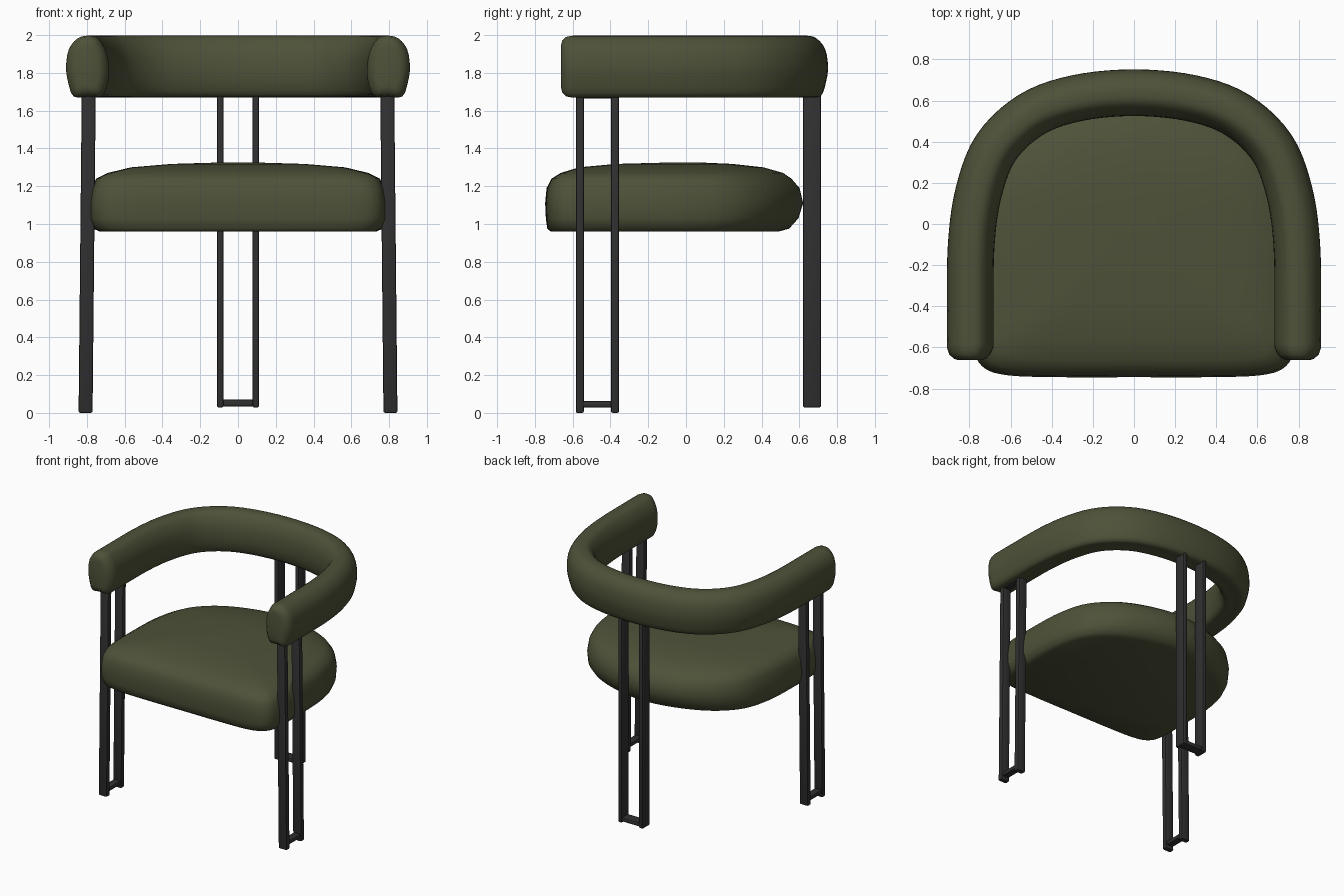
import bpy, bmesh, math
from mathutils import Vector

cube = bpy.data.objects.get("Cube")
if cube:
    bpy.data.objects.remove(cube, do_unlink=True)


def material(name, rgb):
    m = bpy.data.materials.new(name)
    m.use_nodes = True
    m.diffuse_color = (*rgb, 1)
    m.node_tree.nodes["Principled BSDF"].inputs["Base Color"].default_value = (*rgb, 1)
    return m


olive = material("olive_fabric", (0.076, 0.084, 0.040))
black = material("black_metal", (0.030, 0.030, 0.031))


def finish(bm, name, mat, angle):
    bmesh.ops.recalc_face_normals(bm, faces=bm.faces)
    me = bpy.data.meshes.new(name)
    bm.to_mesh(me)
    bm.free()
    me.materials.append(mat)
    ob = bpy.data.objects.new(name, me)
    bpy.context.collection.objects.link(ob)
    bpy.ops.object.select_all(action="DESELECT")
    ob.select_set(True)
    bpy.context.view_layer.objects.active = ob
    bpy.ops.object.shade_smooth_by_angle(angle=math.radians(angle))
    return ob


def smooth_path(pts, steps, closed):
    """Catmull-Rom curve through 2D points."""
    pts = [Vector(p) for p in pts]
    n = len(pts)

    def at(i):
        return pts[i % n] if closed else pts[max(0, min(n - 1, i))]

    out = []
    for i in range(n if closed else n - 1):
        a, b, c, d = (at(i + k) for k in (-1, 0, 1, 2))
        for s in range(steps):
            t = s / steps
            out.append(0.5 * (2 * b + (c - a) * t + (2 * a - 5 * b + 4 * c - d) * t ** 2
                              + (3 * b - a - 3 * c + d) * t ** 3))
    return out if closed else out + [pts[-1]]


def loft(name, rings, mat, angle):
    """Skin closed rings of equal size and cap both ends."""
    bm = bmesh.new()
    rows = [[bm.verts.new(p) for p in ring] for ring in rings]
    n = len(rows[0])
    for low, high in zip(rows, rows[1:]):
        for i in range(n):
            j = (i + 1) % n
            bm.faces.new((low[i], low[j], high[j], high[i]))
    for row in (rows[0], rows[-1]):
        bm.faces.new(row)
    return finish(bm, name, mat, angle)


# Seat cushion: D-shaped outline stacked in scaled layers
half = [(0, -.745), (.35, -.745), (.62, -.735), (.74, -.69), (.78, -.58), (.785, -.3),
        (.77, 0), (.70, .26), (.53, .45), (.28, .57), (0, .62)]
outline = smooth_path(half + [(-x, y) for x, y in half[-2:0:-1]], 5, True)
# height, side scale, front scale, back scale
layers = [(.96, .93, .96, .79), (.975, .975, .985, .88), (1.03, 1, .995, .96),
          (1.11, 1, 1, 1), (1.19, .985, .99, .97), (1.24, .955, .955, .90),
          (1.27, .88, .89, .83), (1.30, .72, .76, .66), (1.318, .45, .5, .4),
          (1.325, .15, .15, .15)]
loft("seat_cushion",
     [[(p.x * sx, p.y * (sf if p.y < 0 else sb), z) for p in outline]
      for z, sx, sf, sb in layers], olive, 50)

# Wraparound armrest: padded section swept along a horseshoe
section = smooth_path([(-.07, -.16), (.0, -.16), (.075, -.16), (.105, -.08), (.115, 0),
                       (.10, .09), (.055, .147), (0, .162), (-.055, .147), (-.10, .07),
                       (-.112, -.03), (-.10, -.11)], 3, True)
arm = [(.795, -.6), (.795, -.4), (.79, -.1), (.755, .15), (.67, .37), (.5, .53),
       (.28, .61), (0, .637)]
path = smooth_path(arm + [(-x, y) for x, y in arm[-2::-1]], 5, False)


def arm_ring(p, normal, sn=1.0, sz=1.0):
    return [(p.x + normal.x * a * sn, p.y + normal.y * a * sn, 1.835 + b * sz)
            for a, b in section]


rings = []
for i, p in enumerate(path):
    t = (path[min(i + 1, len(path) - 1)] - path[max(i - 1, 0)]).normalized()
    rings.append(arm_ring(p, Vector((t.y, -t.x))))
caps = [(-.662, .5, .68), (-.655, .68, .84), (-.635, .88, .96)]
right_caps = [arm_ring(Vector((.797, y)), Vector((1, 0)), a, b) for y, a, b in caps]
left_caps = [arm_ring(Vector((-.797, y)), Vector((-1, 0)), a, b) for y, a, b in caps[::-1]]
loft("wraparound_armrest", right_caps + rings + left_caps, olive, 60)


# Legs: paired flat bars joined by short rungs
def bar(name, bottom, top, width, depth):
    bm = bmesh.new()
    bmesh.ops.create_cube(bm, size=1)
    for v in bm.verts:
        end = Vector(top if v.co.z > 0 else bottom)
        v.co = end + Vector((v.co.x * width, v.co.y * depth, 0))
    bmesh.ops.bevel(bm, geom=bm.edges[:], offset=.009, segments=2, profile=.5,
                    affect="EDGES")
    return finish(bm, name, black, 40)


for side, s in (("left", 1), ("right", -1)):
    for place, y in (("front", -.562), ("rear", -.376)):
        bar(f"{side}_leg_{place}_bar", (s * .807, y, 0), (s * .79, y, 1.72), .074, .043)
    bar(f"{side}_leg_rung", (s * .807, -.469, .028), (s * .807, -.469, .062), .06, .17)
    bar(f"{side}_leg_top_rung", (s * .79, -.469, 1.665), (s * .79, -.469, 1.7), .06, .17)
    bar(f"back_leg_{side}_bar", (s * .094, .667, .028), (s * .094, .667, 1.72), .035, .095)
bar("back_leg_rung", (0, .667, .035), (0, .667, .07), .17, .08)
